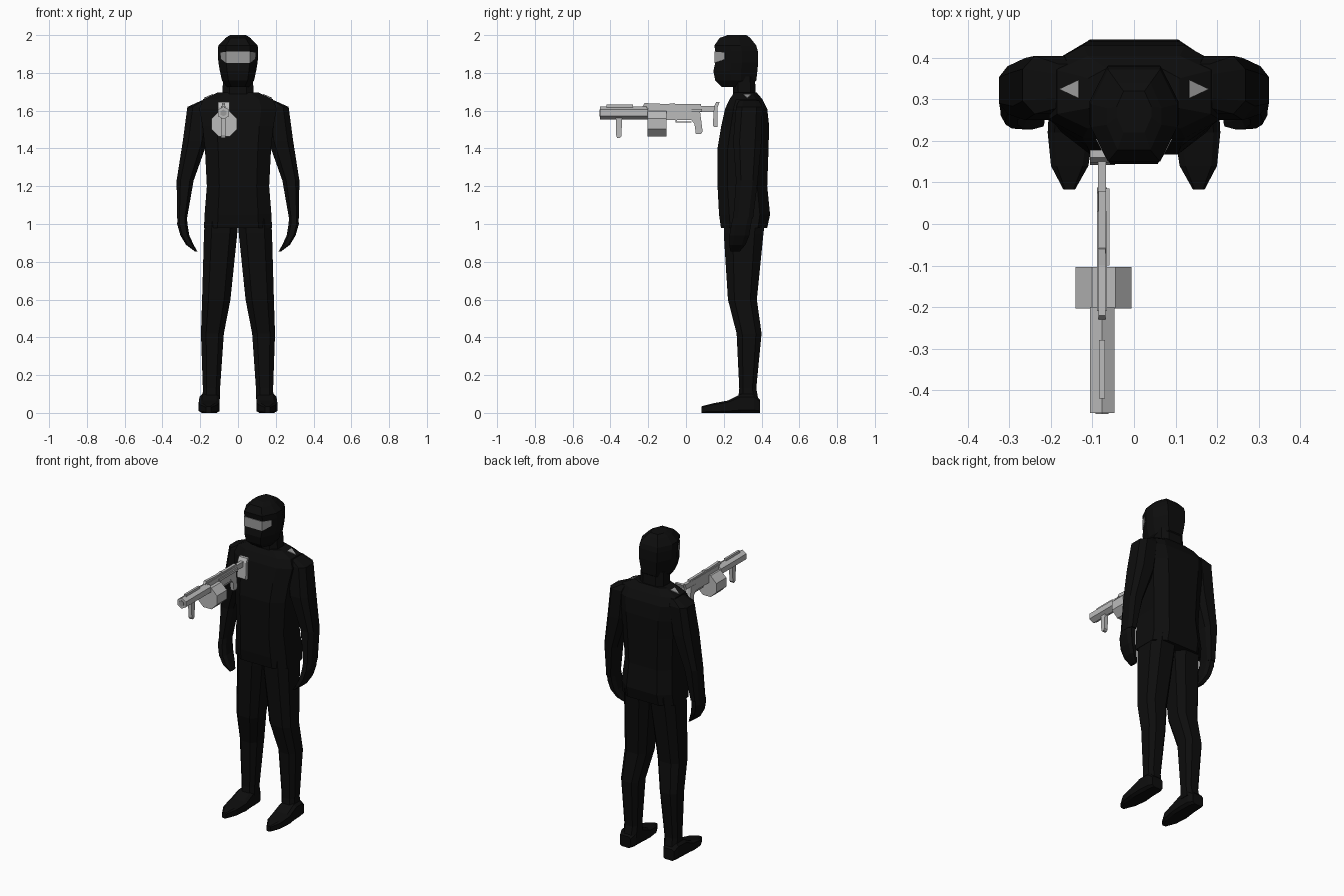
import bpy, bmesh, math
from mathutils import Vector


def material(name, v):
    m = bpy.data.materials.new(name)
    m.diffuse_color = (v, v, v, 1)
    return m


BLACK = material("black_cloth", 0.004)
STEEL = material("light_grey_metal", 0.5)
GREY = material("mid_grey", 0.33)


def finish(name, bm, mat):
    bmesh.ops.recalc_face_normals(bm, faces=bm.faces[:])
    me = bpy.data.meshes.new(name)
    bm.to_mesh(me)
    bm.free()
    me.materials.append(mat)
    ob = bpy.data.objects.new(name, me)
    bpy.context.collection.objects.link(ob)
    return ob


def skin(name, rings, mat):
    """Join closed point rings into a capped flat-faced body."""
    bm = bmesh.new()
    loops = [[bm.verts.new(p) for p in r] for r in rings]
    n = len(loops[0])
    for a, b in zip(loops, loops[1:]):
        for i in range(n):
            j = (i + 1) % n
            bm.faces.new((a[i], a[j], b[j], b[i]))
    bm.faces.new(loops[0][::-1])
    bm.faces.new(loops[-1])
    return finish(name, bm, mat)


def octagon(a0, a1, b0, b1, ka, kb):
    ca, cb, ra, rb = (a0 + a1) / 2, (b0 + b1) / 2, (a1 - a0) / 2, (b1 - b0) / 2
    p, q = 1 - ka, 1 - kb
    unit = [(1, -q), (1, q), (p, 1), (-p, 1), (-1, q), (-1, -q), (-p, -1), (p, -1)]
    return [(ca + ra * u, cb + rb * v) for u, v in unit]


def loft(name, rows, ka=0.45, kb=0.45, side=1, axis="z", mat=BLACK):
    """rows: station, then the two ranges of the cross-section."""
    rings = []
    for s, a0, a1, b0, b1 in rows:
        pts = octagon(a0, a1, b0, b1, ka, kb)
        rings.append([(side * a, b, s) if axis == "z" else (side * a, s, b) for a, b in pts])
    return skin(name, rings, mat)


def rod(name, y0, y1, x, z, r, n, turn=0.0, mat=STEEL):
    ring = [(x + r * math.cos(turn + math.tau * i / n), z + r * math.sin(turn + math.tau * i / n))
            for i in range(n)]
    return skin(name, [[(a, y, b) for a, b in ring] for y in (y0, y1)], mat)


def side_cut(name, pts, x0, x1, mat=STEEL):
    """Side profile (y, z) extruded across x."""
    return skin(name, [[(x, y, z) for y, z in pts] for x in (x0, x1)], mat)


def box(name, x0, x1, y0, y1, z0, z1, mat=STEEL):
    return side_cut(name, [(y0, z0), (y1, z0), (y1, z1), (y0, z1)], x0, x1, mat)


def plate(name, faces, mat):
    bm = bmesh.new()
    for f in faces:
        bm.faces.new([bm.verts.new(p) for p in f])
    bmesh.ops.remove_doubles(bm, verts=bm.verts[:], dist=1e-5)
    ob = finish(name, bm, mat)
    mod = ob.modifiers.new("thickness", "SOLIDIFY")
    mod.thickness = 0.004
    mod.offset = 0
    return ob


# Torso with shirt hem
loft("torso", [
    (0.98, -.18, .18, .185, .43), (1.05, -.177, .177, .175, .445),
    (1.20, -.165, .165, .167, .43), (1.40, -.175, .175, .167, .437),
    (1.52, -.188, .188, .187, .44), (1.61, -.205, .205, .207, .43),
    (1.66, -.185, .185, .23, .405), (1.695, -.11, .11, .255, .375)], 0.4, 0.4)

# Neck and hooded head
loft("neck", [(1.66, -.085, .085, .25, .37), (1.78, -.078, .078, .25, .365)])
loft("head", [
    (1.725, -.058, .058, .19, .33), (1.76, -.085, .085, .155, .372),
    (1.81, -.096, .096, .145, .378), (1.855, -.104, .104, .155, .382),
    (1.915, -.107, .107, .155, .38), (1.945, -.104, .104, .15, .372),
    (1.985, -.066, .066, .178, .34), (2.0, -.042, .042, .22, .32)], 0.4, 0.75)

# Eye opening wrapped round the face
cols = [(-.09, .205, 1.908, 1.872), (-.062, .152, 1.912, 1.853),
        (.062, .152, 1.912, 1.853), (.09, .205, 1.908, 1.872)]
plate("eye_panel", [[(a[0], a[1], a[3]), (b[0], b[1], b[3]), (b[0], b[1], b[2]), (a[0], a[1], a[2])]
                    for a, b in zip(cols, cols[1:])], GREY)

for label, s in (("right", -1), ("left", 1)):
    # Arm ending in a tapered hand
    loft(label + "_arm", [
        (1.655, .15, .19, .28, .385), (1.62, .14, .268, .265, .405),
        (1.44, .16, .292, .25, .40), (1.23, .235, .325, .265, .38),
        (1.03, .27, .322, .25, .355)], side=s)
    loft(label + "_hand", [
        (1.04, .27, .32, .25, .35), (1.0, .268, .322, .24, .345),
        (0.94, .258, .305, .23, .335), (0.89, .235, .275, .228, .315),
        (0.855, .215, .228, .235, .285)], side=s)
    # Leg and shoe
    loft(label + "_leg", [
        (1.03, .003, .175, .20, .42), (0.95, .004, .18, .20, .41),
        (0.60, .04, .19, .222, .375), (0.42, .075, .196, .268, .40),
        (0.13, .095, .186, .282, .372), (0.06, .097, .188, .275, .385)], side=s)
    loft(label + "_shoe", [
        (.083, .142, .17, 0, .035), (.14, .11, .20, 0, .05),
        (.22, .097, .208, 0, .065), (.29, .098, .204, 0, .10),
        (.36, .10, .20, 0, .10), (.392, .115, .19, 0, .07)],
        0.3, 0.3, side=s, axis="y")
    # Shoulder badge
    plate(label + "_shoulder_mark",
          [[(s * .133, .303, 1.687), (s * .133, .347, 1.687), (s * .18, .325, 1.666)]], GREY)

# Launcher held out in front of the chest
X = -0.077
rod("barrel", -.455, -.20, X, 1.588, .034, 6, math.pi / 6)
rod("muzzle_bore", -.458, -.45, X, 1.588, .018, 6, math.pi / 6, GREY)
rod("drum", -.203, -.103, -.073, 1.53, .073, 8, math.pi / 8)
box("receiver", X - .012, X + .012, -.21, .03, 1.575, 1.625)
box("stock_tube", X - .010, X + .010, .02, .15, 1.592, 1.625)
box("trigger_housing", X - .011, X + .011, -.11, .03, 1.55, 1.59)
box("barrel_rail", X - .007, X + .007, -.42, -.28, 1.615, 1.632)
side_cut("rear_sight", [(-.23, 1.622), (-.05, 1.622), (-.06, 1.64), (-.10, 1.635), (-.22, 1.64)],
         X - .008, X + .008)
box("top_cover", X - .009, X + .009, -.09, .08, 1.62, 1.635)
box("charging_lever", X + .010, X + .018, -.10, .085, 1.595, 1.61)

# Grips and trigger guard
side_cut("front_grip", [(-.372, 1.56), (-.338, 1.56), (-.342, 1.465), (-.35, 1.455),
                        (-.364, 1.455), (-.37, 1.47)], X - .012, X + .012)
side_cut("rear_grip", [(.015, 1.592), (.075, 1.592), (.088, 1.49), (.08, 1.477),
                       (.052, 1.477), (.045, 1.53), (.02, 1.56)], X - .012, X + .012)
box("trigger_guard", X - .006, X + .006, -.05, .03, 1.537, 1.543)
box("trigger_guard_front", X - .006, X + .006, -.055, -.048, 1.537, 1.56)

# Shoulder stock pad
side_cut("stock_pad", [(.142, 1.52), (.15, 1.512), (.168, 1.515), (.168, 1.62),
                       (.178, 1.645), (.16, 1.645), (.148, 1.62)], -.106, -.046)
